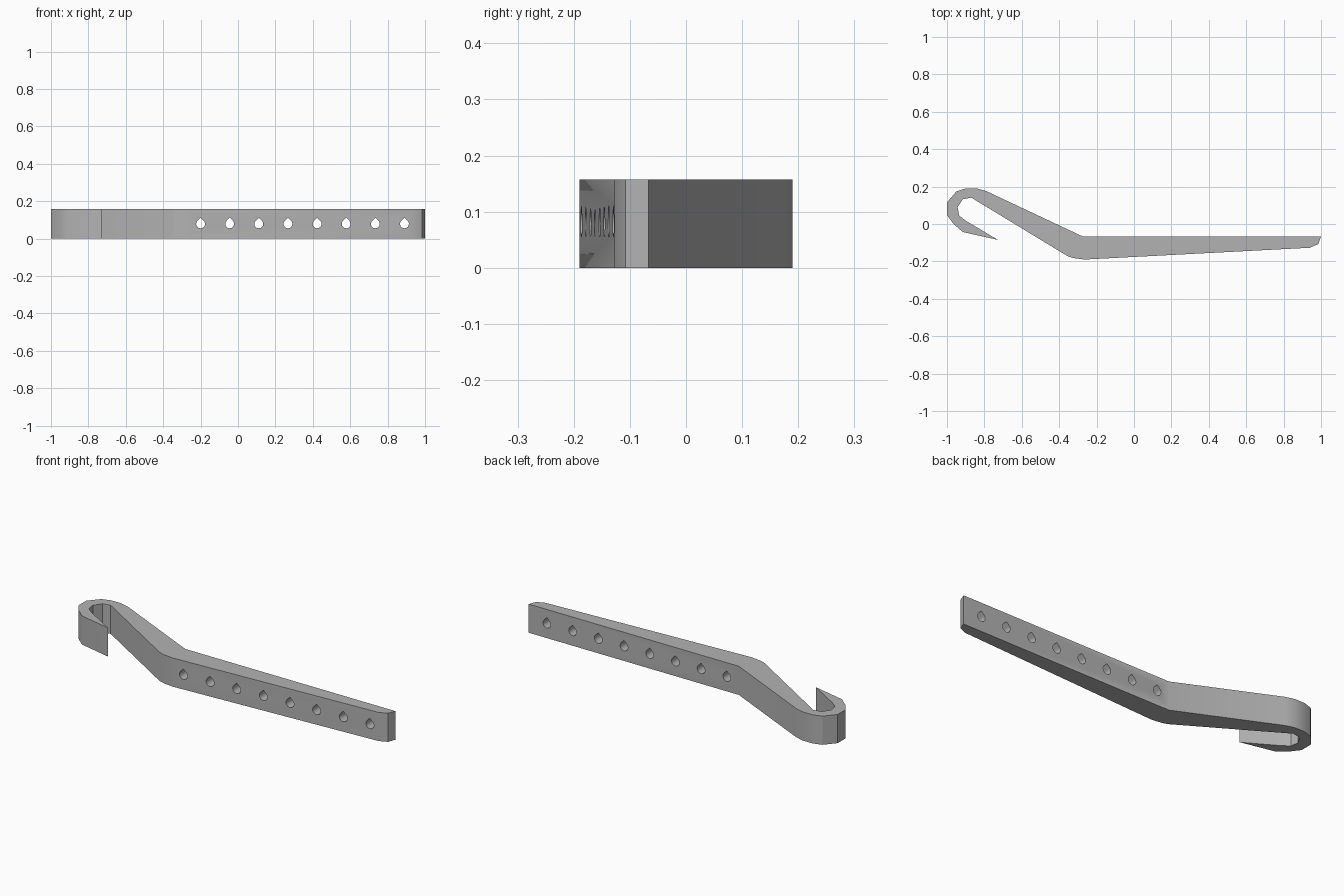
import bpy, bmesh, math
from mathutils import Vector

if "Cube" in bpy.data.objects:
    bpy.data.objects.remove(bpy.data.objects["Cube"])

HEIGHT = 0.157

grey = bpy.data.materials.new("plain grey")
grey.use_nodes = True
colour = (0.45, 0.45, 0.45, 1)
grey.diffuse_color = colour
grey.node_tree.nodes["Principled BSDF"].inputs["Base Color"].default_value = colour


def add_prism(bm, points, depth):
    """Extrude a closed outline along a vector."""
    face = bm.faces.new([bm.verts.new(p) for p in points])
    out = bmesh.ops.extrude_face_region(bm, geom=[face])
    moved = [g for g in out["geom"] if isinstance(g, bmesh.types.BMVert)]
    bmesh.ops.translate(bm, verts=moved, vec=Vector(depth))


def make_object(name, bm):
    bmesh.ops.recalc_face_normals(bm, faces=bm.faces)
    mesh = bpy.data.meshes.new(name)
    bm.to_mesh(mesh)
    bm.free()
    mesh.materials.append(grey)
    obj = bpy.data.objects.new(name, mesh)
    bpy.context.collection.objects.link(obj)
    return obj


# Bar outline: tapered handle, slanted neck and curled hook
outline = [
    (1.0, -0.067), (-0.273, -0.067),
    (-0.79, 0.176), (-0.84, 0.19), (-0.9, 0.19), (-0.95, 0.174),
    (-1.0, 0.115), (-1.0, 0.048), (-0.965, 0.0), (-0.915, -0.043),
    (-0.727, -0.085),
    (-0.9, 0.018), (-0.935, 0.045), (-0.943, 0.09), (-0.915, 0.132), (-0.87, 0.141),
    (-0.355, -0.172), (-0.325, -0.182), (-0.265, -0.19),
    (0.94, -0.127), (0.985, -0.108),
]
bm = bmesh.new()
add_prism(bm, [(x, y, 0) for x, y in outline], (0, 0, HEIGHT))
bar = make_object("hooked_bar", bm)

# Row of teardrop holes through the handle
radius = 0.0235
bm = bmesh.new()
for i in range(8):
    cx, cz = -0.2 + i * 0.1557, HEIGHT / 2
    drop = []
    for k in range(19):
        a = math.radians(135 + k * 15)
        drop.append((cx + radius * math.cos(a), -0.3, cz + radius * math.sin(a)))
    drop.append((cx, -0.3, cz + radius * math.sqrt(2)))
    add_prism(bm, drop, (0, 0.4, 0))
cutter = make_object("hole_cutter", bm)
cutter.hide_render = True

cut = bar.modifiers.new("holes", "BOOLEAN")
cut.operation = "DIFFERENCE"
cut.solver = "EXACT"
cut.object = cutter
bpy.ops.object.select_all(action="DESELECT")
bar.select_set(True)
bpy.context.view_layer.objects.active = bar
bpy.ops.object.modifier_apply(modifier=cut.name)
bpy.data.objects.remove(cutter)
bpy.ops.object.shade_smooth_by_angle(angle=math.radians(30))
